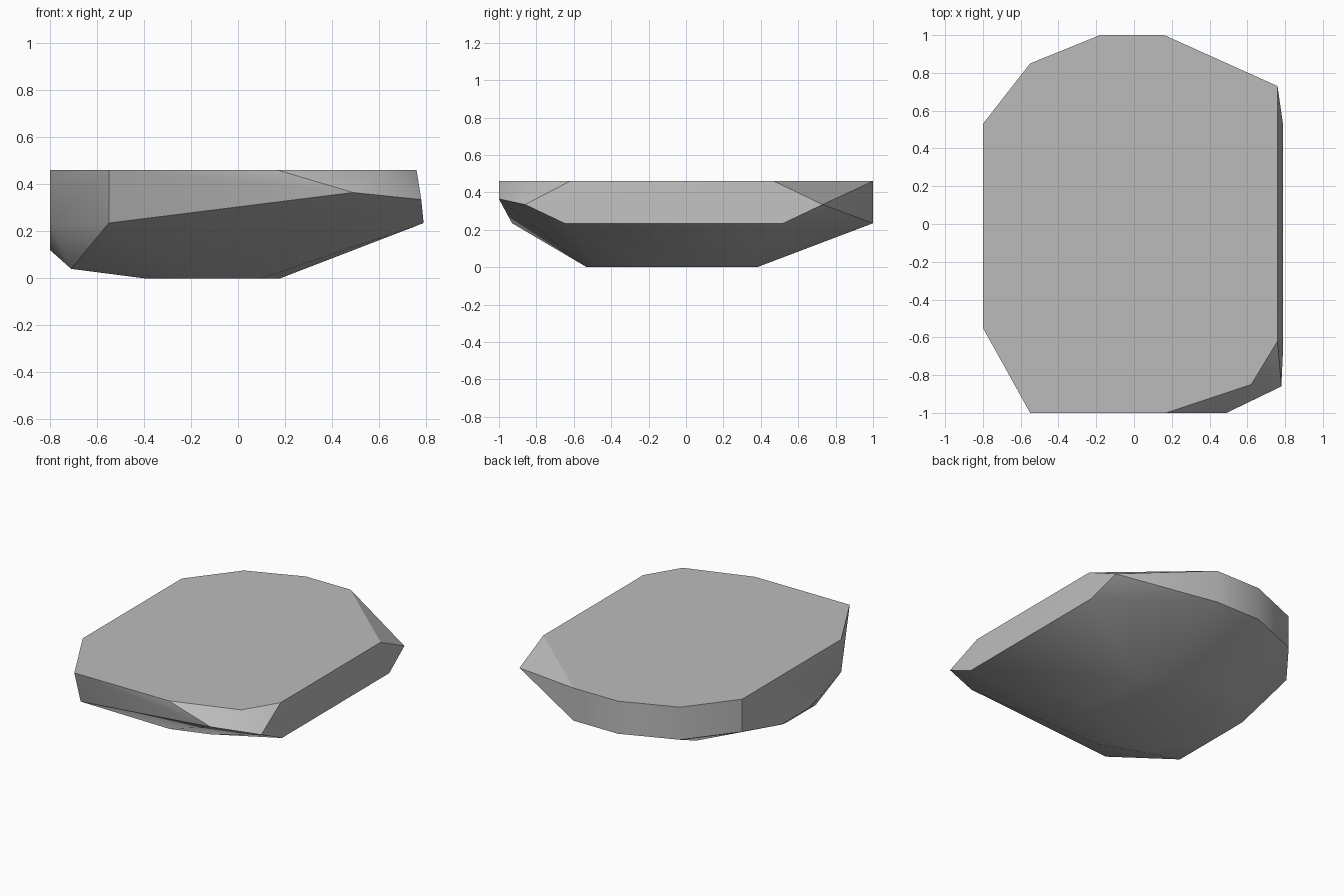
import bpy
import bmesh
import math

default_cube = bpy.data.objects.get("Cube")
if default_cube:
    bpy.data.objects.remove(default_cube, do_unlink=True)


def flat_material(name, colour):
    material = bpy.data.materials.new(name)
    material.use_nodes = True
    material.diffuse_color = colour
    shader = material.node_tree.nodes["Principled BSDF"]
    shader.inputs["Base Color"].default_value = colour
    shader.inputs["Roughness"].default_value = 0.9
    return material


def at_height(z, outline):
    return [(x, y, z) for x, y in outline]


# Flat top of the slab
top_rim = at_height(0.46, [
    (-0.8, 0.53), (-0.55, 0.85), (-0.18, 1), (0.16, 1), (0.76, 0.47),
    (0.76, -0.62), (0.62, -0.85), (0.17, -1), (-0.55, -1), (-0.8, -0.55)])

# Lower edge of the steep side walls, raised at the two chipped corners
wall_foot = at_height(0.235, [
    (-0.8, 0.53), (-0.55, 0.85), (-0.18, 1), (0.16, 1), (0.79, 0.52),
    (0.79, -0.65), (-0.55, -0.93), (-0.8, -0.55)])
chipped_corners = [(0.76, 0.73, 0.335), (0.78, -0.86, 0.335), (0.49, -1, 0.365)]

# Rounded left flank and the small resting face
left_flank = at_height(0.12, [(-0.8, -0.2), (-0.8, 0.1)])
left_flank += at_height(0.04, [(-0.71, -0.4), (-0.71, -0.08), (-0.4, 0.46)])
resting_face = at_height(0, [
    (-0.4, -0.4), (-0.15, -0.53), (0.1, -0.45), (0.18, -0.2),
    (0.18, 0.25), (0, 0.38), (-0.4, 0.3)])

# Wrap the levels in one faceted stone
bm = bmesh.new()
for point in top_rim + wall_foot + chipped_corners + left_flank + resting_face:
    bm.verts.new(point)
hull = bmesh.ops.convex_hull(bm, input=bm.verts[:])
loose = [v for v in bm.verts if not v.link_faces]
bmesh.ops.delete(bm, geom=loose, context="VERTS")
bmesh.ops.dissolve_limit(bm, angle_limit=math.radians(1),
                         verts=bm.verts[:], edges=bm.edges[:])
bmesh.ops.recalc_face_normals(bm, faces=bm.faces[:])

mesh = bpy.data.meshes.new("flat_rock")
bm.to_mesh(mesh)
bm.free()
mesh.materials.append(flat_material("stone grey", (0.5, 0.5, 0.5, 1)))
rock = bpy.data.objects.new("flat_rock", mesh)
bpy.context.collection.objects.link(rock)

# Soften the shallow facets, keep the rim crisp
for other in bpy.context.selected_objects:
    other.select_set(False)
rock.select_set(True)
bpy.context.view_layer.objects.active = rock
bpy.ops.object.shade_smooth_by_angle(angle=math.radians(30))
